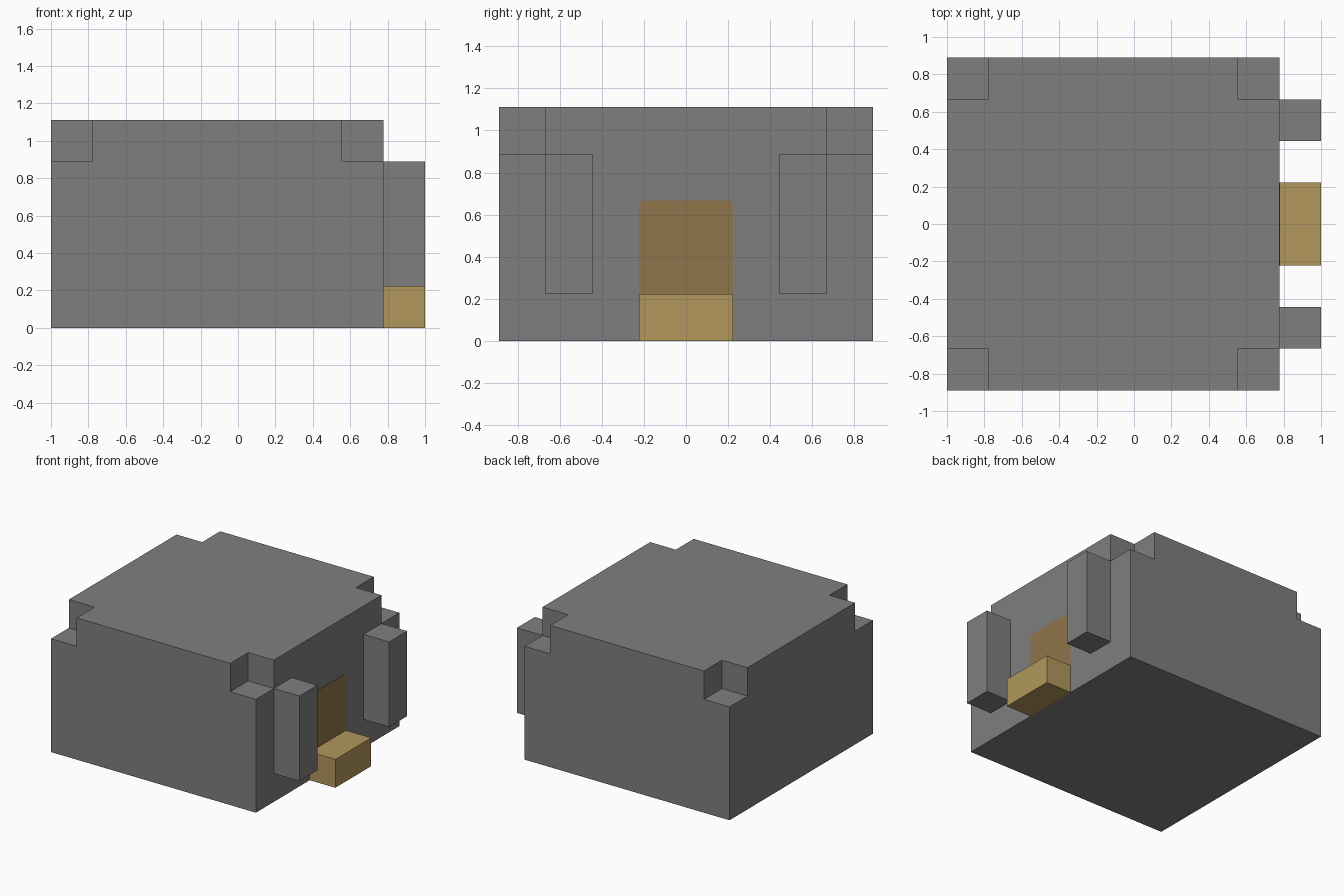
import bpy
import bmesh
from mathutils import Vector

if "Cube" in bpy.data.objects:
    bpy.data.objects.remove(bpy.data.objects["Cube"], do_unlink=True)

U = 2 / 9              # building module
WALL = 1 - U           # x of the entrance wall


def material(name, color):
    mat = bpy.data.materials.new(name)
    mat.use_nodes = True
    mat.diffuse_color = (*color, 1)
    mat.node_tree.nodes["Principled BSDF"].inputs["Base Color"].default_value = (*color, 1)
    return mat


stone = material("grey stone", (0.212, 0.212, 0.212))
sandstone = material("sandy tan", (0.445, 0.309, 0.107))
wood = material("brown wood", (0.279, 0.178, 0.067))


def box_mesh(low, high):
    """Box spanning two opposite corners."""
    low, high = Vector(low), Vector(high)
    bm = bmesh.new()
    bmesh.ops.create_cube(bm, size=1)
    bmesh.ops.scale(bm, vec=high - low, verts=bm.verts)
    bmesh.ops.translate(bm, vec=(low + high) / 2, verts=bm.verts)
    return bm


def finish(bm, name, mat):
    bmesh.ops.recalc_face_normals(bm, faces=bm.faces)
    mesh = bpy.data.meshes.new(name)
    bm.to_mesh(mesh)
    bm.free()
    mesh.materials.append(mat)
    obj = bpy.data.objects.new(name, mesh)
    bpy.context.collection.objects.link(obj)
    return obj


# Main block: the roof is raised everywhere except at its four corners
bm = box_mesh((-1, -4 * U, 0), (WALL, 4 * U, 4 * U))
cuts = [((x, 0, 0), (1, 0, 0)) for x in (-1 + U, WALL - U)]
cuts += [((0, y, 0), (0, 1, 0)) for y in (-3 * U, 3 * U)]
for point, normal in cuts:
    bmesh.ops.bisect_plane(bm, geom=bm.verts[:] + bm.edges[:] + bm.faces[:],
                           plane_co=point, plane_no=normal)
center_x = (WALL - 1) / 2
roof = []
for face in bm.faces:
    c = face.calc_center_median()
    corner = abs(c.x - center_x) > 3 * U and abs(c.y) > 3 * U
    if face.normal.z > 0.9 and not corner:
        roof.append(face)
raised = bmesh.ops.extrude_face_region(bm, geom=roof)["geom"]
bmesh.ops.translate(bm, vec=(0, 0, U),
                    verts=[v for v in raised if isinstance(v, bmesh.types.BMVert)])
bmesh.ops.dissolve_limit(bm, angle_limit=0.01, verts=bm.verts, edges=bm.edges)
finish(bm, "main_block", stone)

# Pillars hung on either side of the entrance
for name, y in (("front_pillar", -2.5 * U), ("back_pillar", 2.5 * U)):
    finish(box_mesh((WALL, y - U / 2, U), (1, y + U / 2, 4 * U)), name, stone)

# Entrance step
finish(box_mesh((WALL, -U, 0), (1, U, U)), "entrance_step", sandstone)

# Door plate with softened top corners
bm = box_mesh((WALL - 0.002, -U, U), (WALL + 0.003, U, 3 * U))
top_edges = [e for e in bm.edges
             if all(v.co.z > 2 * U for v in e.verts)
             and abs(e.verts[0].co.y - e.verts[1].co.y) < 0.001]
bmesh.ops.bevel(bm, geom=top_edges, offset=0.02, segments=2, affect='EDGES', profile=0.5)
finish(bm, "door", wood)
